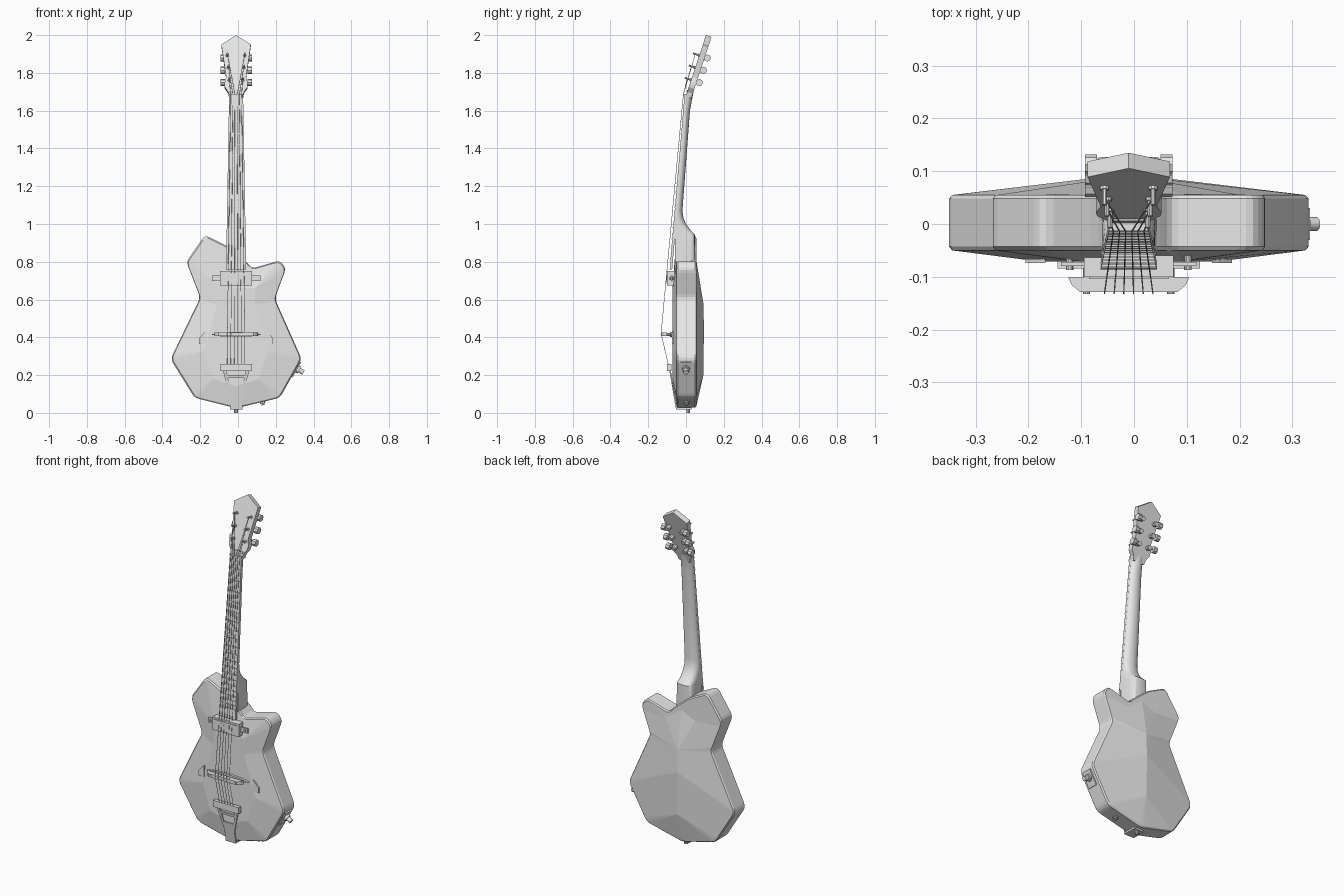
import bpy, bmesh, math
from mathutils import Vector

cube = bpy.data.objects.get("Cube")
if cube:
    bpy.data.objects.remove(cube, do_unlink=True)

grey = bpy.data.materials.new("light_grey")
grey.use_nodes = True
grey.diffuse_color = (0.8, 0.8, 0.8, 1)
grey.node_tree.nodes["Principled BSDF"].inputs["Base Color"].default_value = (0.8, 0.8, 0.8, 1)
CX = -0.01  # centre line of the instrument


def finish(name, bm, smooth=False):
    bmesh.ops.recalc_face_normals(bm, faces=bm.faces)
    mesh = bpy.data.meshes.new(name)
    bm.to_mesh(mesh)
    bm.free()
    mesh.materials.append(grey)
    obj = bpy.data.objects.new(name, mesh)
    bpy.context.collection.objects.link(obj)
    if smooth:
        bpy.ops.object.select_all(action='DESELECT')
        obj.select_set(True)
        bpy.context.view_layer.objects.active = obj
        bpy.ops.object.shade_smooth_by_angle(angle=math.radians(35))
    return obj


def skin(bm, a, b):
    for i in range(len(a)):
        j = (i + 1) % len(a)
        bm.faces.new((a[i], a[j], b[j], b[i]))


def loft(name, rings, smooth=False):
    bm = bmesh.new()
    loops = [[bm.verts.new(p) for p in ring] for ring in rings]
    for a, b in zip(loops, loops[1:]):
        skin(bm, a, b)
    bm.faces.new(loops[0])
    bm.faces.new(loops[-1])
    return finish(name, bm, smooth)


def prism(name, pts, y0, y1):
    return loft(name, [[(x, y, z) for x, z in pts] for y in (y0, y1)])


def box(name, x, y, z):
    return prism(name, [(x[0], z[0]), (x[1], z[0]), (x[1], z[1]), (x[0], z[1])], *y)


def rod(name, p, q, r, sides=10):
    p, q = Vector(p), Vector(q)
    rot = (q - p).to_track_quat('Z', 'Y')
    angles = [math.tau * i / sides for i in range(sides)]
    ring = [rot @ Vector((r * math.cos(a), r * math.sin(a), 0)) for a in angles]
    return loft(name, [[c + v for v in ring] for c in (p, q)], True)


# Body: rounded outline, corner -> facet point on the front and on the back
FRONT = {"T": (-.01, .66), "TL": (-.1, .68), "WL": (-.11, .57), "BL": (-.18, .33),
         "LL": (-.13, .18), "B": (-.01, .14), "LR": (.11, .18), "BR": (.16, .33),
         "WR": (.09, .57), "TR": (.09, .66)}
BACK = {"N": (-.01, .056, .8), "L": (-.1, .057, .76), "R": (.09, .057, .73),
        "A": (-.01, .092, .58), "M": (-.01, .095, .45), "B": (-.01, .092, .2)}
CORNERS = [(-.06, .885, "T", "N"), (-.175, .942, "TL", "L"), (-.273, .8, "TL", "L"),
           (-.2, .61, "WL", "A"), (-.357, .285, "BL", "M"), (-.23, .08, "LL", "B"),
           (-.01, .025, "B", "B"), (.222, .08, "LR", "B"), (.337, .285, "BR", "M"),
           (.195, .605, "WR", "A"), (.254, .765, "TR", "R"), (.222, .807, "TR", "R"),
           (.075, .765, "TR", "R"), (.045, .8, "T", "N")]


def body():
    rim = []
    for i, (x, z, f, b) in enumerate(CORNERS):
        c = Vector((x, z))
        ends = []
        for n in (CORNERS[i - 1], CORNERS[(i + 1) % len(CORNERS)]):
            d = Vector(n[:2]) - c
            ends.append(c + d.normalized() * min(.025, d.length * .4))
        for t in (0, .33, .67, 1):
            p = ends[0] * (1 - t) ** 2 + c * 2 * t * (1 - t) + ends[1] * t * t
            rim.append((p, f, b))
    bm = bmesh.new()
    mid = Vector((CX, .43))
    loops = []
    for y, s in ((-.05, .982), (-.043, 1), (.048, 1), (.055, .982)):
        pts = [mid + (p - mid) * s for p, f, b in rim]
        loops.append([bm.verts.new((p.x, y, p.y)) for p in pts])
    for a, b in zip(loops, loops[1:]):
        skin(bm, a, b)
    front = {k: bm.verts.new((x, -.071, z)) for k, (x, z) in FRONT.items()}
    back = {k: bm.verts.new(p) for k, p in BACK.items()}
    for loop, inner, col in ((loops[0], front, 1), (loops[-1], back, 2)):
        for i in range(len(rim)):
            j = (i + 1) % len(rim)
            ring = [loop[i], loop[j], inner[rim[j][col]], inner[rim[i][col]]]
            bm.faces.new(list(dict.fromkeys(ring)))
    bm.faces.new(list(front.values()))
    bm.faces.new([back[k] for k in "NLA"])
    bm.faces.new([back[k] for k in "NAR"])
    return finish("body", bm)


body()


# Neck with rounded back and heel
def board_y(z):
    return -.008 - .085 * (1.68 - z)


def half_width(z):
    return .037 + .016 * (1.68 - z) / .9


rings = []
for z, back_y, e in ((1.71, .042, .8), (1.67, .034, 1), (1.6, .021, 1), (1.07, -.019, 1),
                     (1.03, -.013, .9), (1, 0, .8), (.965, .026, .6), (.945, .047, .4), (.8, .047, .3)):
    f = max(board_y(z), -.07) + .011
    arc = [math.pi * k / 14 for k in range(15)]
    rings.append([(CX + half_width(z) * math.copysign(abs(math.cos(a)) ** e, math.cos(a)),
                   f + (back_y - f) * max(math.sin(a), 0) ** e, z) for a in arc])
loft("neck", rings, True)

# Fretboard, frets and nut
rings = []
for z in (1.68, .76):
    w, y = half_width(z), board_y(z)
    rings.append([(CX - w, y, z), (CX + w, y, z), (CX + w, y + .013, z), (CX - w, y + .013, z)])
loft("fretboard", rings)
for n in range(1, 21):
    z = .42 + 1.26 * 2 ** (-n / 12)
    w = half_width(z)
    box("fret", (CX - w, CX + w), (board_y(z) - .003, board_y(z) + .003), (z - .002, z + .002))
box("nut", (CX - .037, CX + .037), (-.013, .005), (1.677, 1.687))

# Headstock, tilted backwards
SLOPE = .33
NORMAL = Vector((0, -1, SLOPE)).normalized()


def head(x, z, out=0):
    return Vector((CX + x, SLOPE * (z - 1.68), z)) + NORMAL * out


side = [(.037, 1.675), (.042, 1.7), (.06, 1.725), (.062, 1.745), (.053, 1.78), (.078, 1.95)]
outline = side + [(0, 2)] + [(-x, z) for x, z in reversed(side)]
loft("headstock", [[head(x, z, o) for x, z in outline] for o in (0, -.031)])

# Tuners
posts = {}
for s in (-1, 1):
    for k, (x, z) in enumerate(((.036, 1.763), (.041, 1.828), (.046, 1.893))):
        x *= s
        posts[s, k] = head(x, z, .022)
        rod("tuner_post", head(x, z, -.01), head(x, z, .036), .005)
        rod("tuner_collar", head(x, z, -.01), head(x, z, .006), .009)
        rod("tuner_housing", head(x, z, -.03), head(x, z, -.056), .013)
        rod("tuner_shaft", head(x, z, -.045), head(s * .07, z, -.045), .005)
        rod("tuner_button", head(s * .06, z, -.045), head(s * .083, z, -.045), .019, 8)

# Strings
for i in range(6):
    t = (i - 2.5) / 2.5
    post = posts[(-1, i) if i < 3 else (1, 5 - i)]
    path = [post, (CX + .029 * t, -.014, 1.685), (CX + .046 * t, -.132, .42), (CX + .046 * t, -.09, .24)]
    curve = bpy.data.curves.new("string", 'CURVE')
    curve.dimensions = '3D'
    curve.bevel_depth = .0014
    curve.bevel_resolution = 0
    spline = curve.splines.new('POLY')
    spline.points.add(len(path) - 1)
    for point, p in zip(spline.points, path):
        point.co = (*p, 1)
    curve.materials.append(grey)
    bpy.context.collection.objects.link(bpy.data.objects.new("string", curve))

# Pickup with mounting ears
box("pickup", (CX - .085, CX + .085), (-.1, -.06), (.675, .75))
box("pickup_cover", (CX - .075, CX + .075), (-.104, -.1), (.685, .74))
box("pickup_ears", (CX - .128, CX + .128), (-.08, -.072), (.699, .727))
for s in (-1, 1):
    x = CX + s * .112
    rod("ear_screw", (x, -.055, .713), (x, -.087, .713), .007)

# Bridge: lens-shaped base, two posts and a tapered saddle
lens = [(-.135, 0), (-.09, -.009), (0, -.014), (.09, -.009), (.135, 0), (.09, .009), (0, .014), (-.09, .009)]
prism("bridge_base", [(CX + x, .415 + z) for x, z in lens], -.084, -.066)
saddle = [(-.115, -.1), (.115, -.1), (.108, -.116), (.092, -.129), (-.092, -.129), (-.108, -.116)]
loft("bridge_saddle", [[(CX + x, y, z) for x, y in saddle] for z in (.406, .426)])
for s in (-1, 1):
    x = CX + s * .08
    rod("bridge_post", (x, -.07, .415), (x, -.133, .415), .007)

# Sound holes as thin plates
hole = [(.158, .434), (.17, .424), (.196, .395), (.196, .366), (.158, .366)]
for s in (-1, 1):
    prism("sound_hole", [(CX + s * x, z) for x, z in hole], -.074, -.066)


# Trapeze tailpiece
def tail_y(z):
    return -.05 - .17 * z


def sloped(name, pts, thick=.008):
    loft(name, [[(CX + x, tail_y(z) + d, z) for x, z in pts] for d in (0, thick)])


box("tailpiece_bar", (CX - .083, CX + .083), (-.1, -.078), (.222, .26))
for s in (-1, 1):
    sloped("tailpiece_leg", [(s * .07, .225), (s * .052, .225), (s * .018, .08), (s * .03, .08)])
sloped("tailpiece_crosspiece", [(-.055, .2), (.055, .2), (.053, .185), (-.053, .185)])
sloped("tailpiece_plate", [(-.032, .14), (.032, .14), (.024, .09), (-.024, .09)])
sloped("tailpiece_strap", [(-.033, .09), (.033, .09), (.033, .018), (-.033, .018)])
box("tailpiece_hook", (CX - .033, CX + .033), (-.053, .03), (.018, .028))
rod("end_pin", (CX, .012, .04), (CX, .012, 0), .011)

# Jack plate and knob on the lower left edge, strap button underneath
along = Vector((.115, 0, .205)).normalized()
out = Vector((along.z, 0, -along.x))
centre = Vector((.222, 0, .08)) + along * .178
plate = [(-.052, -.03), (.04, -.03), (.04, .03), (-.052, .03)]
loft("jack_plate", [[centre + along * a + Vector((0, y, 0)) + out * o for a, y in plate] for o in (-.004, .006)])
rod("jack_collar", centre, centre + out * .018, .021, 12)
rod("jack_knob", centre + out * .018, centre + out * .043, .013, 12)
low = Vector((.13, .003, .057))
down = Vector((.24, 0, -1)).normalized()
rod("strap_button_base", low - down * .01, low + down * .006, .016)
rod("strap_button", low, low + down * .016, .009)
